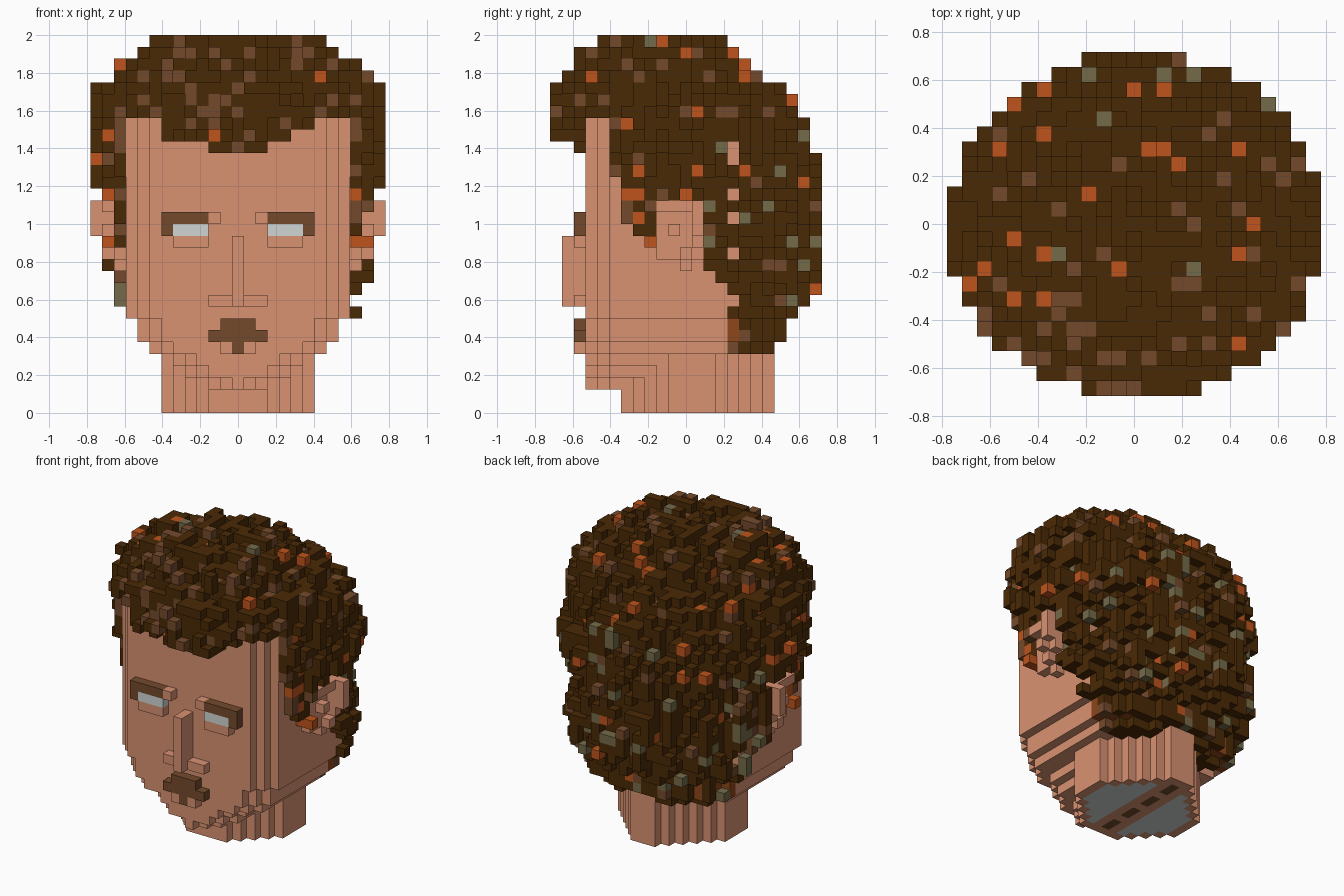
import bpy, bmesh, random
from mathutils import Vector

random.seed(5)
U = 0.0625  # block size

if "Cube" in bpy.data.objects:
    bpy.data.objects.remove(bpy.data.objects["Cube"], do_unlink=True)


def lin(c):
    c /= 255
    return c / 12.92 if c <= 0.04045 else ((c + 0.055) / 1.055) ** 2.4


def material(name, rgb):
    m = bpy.data.materials.new(name)
    m.use_nodes = True
    col = (*[lin(c) for c in rgb], 1)
    m.diffuse_color = col
    bsdf = m.node_tree.nodes["Principled BSDF"]
    bsdf.inputs["Base Color"].default_value = col
    bsdf.inputs["Roughness"].default_value = 0.9
    return m


MATS = {
    "skin": material("skin", (218, 146, 114)),
    "dark": material("dark_hair", (74, 41, 5)),
    "brown": material("brown", (116, 74, 43)),
    "rust": material("rust_hair", (190, 84, 28)),
    "auburn": material("auburn_nape", (142, 70, 26)),
    "olive": material("olive_hair", (117, 107, 74)),
    "white": material("eye_white", (208, 214, 213)),
}
NAMES = list(MATS)
blocks = {}  # (i, j, k) -> (part, colour)


def box(part, colour, xs, ys, zs):
    """Fill an inclusive range of blocks."""
    for i in range(xs[0], xs[1] + 1):
        for j in range(ys[0], ys[1] + 1):
            for k in range(zs[0], zs[1] + 1):
                blocks[i, j, k] = (part, colour)


def mirrored(part, colour, xs, ys, zs):
    box(part, colour, xs, ys, zs)
    box(part, colour, (-xs[1], -xs[0]), ys, zs)


# Neck: stepped round column
for j in range(-5, 8):
    w = min(6, 7 + j, 8 - j)
    box("neck", "skin", (-w, w), (j, j), (0, 8))

# Head: jaw widens upward, front corners are stepped
JAW = {2: 2, 3: 4, 4: 5, 5: 7, 6: 8, 7: 8}
for k in range(2, 25):
    for j in range(-8, 5 if k > 8 else 4):
        w = JAW.get(k, 9) - max(0, -6 - j)
        box("head", "skin", (-w, w), (j, j), (k, k))

# Nape: tinted back of the head under the hair
for j in range(4, 7):
    box("nape", "auburn", (3 - 12 + j - 3, 12 - j), (j, j), (6, 8))

# Hair envelope per layer: height, front, back, half width
HAIR = [(5, -5, 7, 8), (6, -5, 8, 9), (7, -5, 8, 9), (8, -5, 9, 10),
        (9, -6, 10, 10), (10, -7, 11, 10), (11, -9, 11, 11),
        (13, -11, 11, 11), (18, -11, 11, 11), (19, -11, 11, 12),
        (21, -11, 11, 12), (22, -11, 10, 12), (24, -11, 10, 12),
        (25, -11, 9, 12), (27, -11, 8, 12), (28, -10, 6.5, 11),
        (29, -9, 5.5, 10), (30, -9, 4, 8), (31, -7, 3, 7)]


def envelope(i, j, k):
    if k > 31 or k < 5:
        return False
    for a, b in zip(HAIR, HAIR[1:]):
        if a[0] <= k <= b[0]:
            t = (k - a[0]) / (b[0] - a[0])
            f, r, w = (a[n] + (b[n] - a[n]) * t for n in (1, 2, 3))
            break
    x = abs(i) / (w + 0.5)
    y = abs(j - (f + r) / 2) / ((r - f) / 2 + 0.5)
    e = 2.1 if i > 0 else 1.92  # fuller on the left
    return x ** e + y ** e <= 1


def hairline(i, j):
    """Lowest hair block in a column."""
    a = abs(i)
    if j <= -9:
        if a > 4:
            return 25 if a > 6 else 24 if i > 0 else 23
        return 22 if j == -9 and a <= 2 else 23
    if j <= -7:
        return 25
    table = {-6: 20, -5: 16, -4: 15, -3: 14, 2: 12, 3: 11}
    if j in table:
        return table[j]
    return 18 if j <= 1 else 5


def hair_colour(j, k):
    r = random.random()
    if j < -5:
        rust, brown, olive = 0.03, 0.28, 0.0
    elif k > 25:
        rust, brown, olive = 0.11, 0.13, 0.01
    elif j < 0 and k < 19:
        rust, brown, olive = 0.25, 0.4, 0.0
    elif j < 2:
        rust, brown, olive = 0.08, 0.12, 0.0
    elif k > 19:
        rust, brown, olive = 0.08, 0.05, 0.06
    else:
        rust, brown, olive = 0.03, 0.05, 0.09
    return ("rust" if r < rust else "brown" if r < rust + brown
            else "olive" if r < rust + brown + olive else "dark")


# Hair: solid core, a patchy layer over it and loose tufts outermost
SIDES = [(1, 0, 0), (-1, 0, 0), (0, 1, 0), (0, -1, 0), (0, 0, 1)]
for i in range(-12, 13):
    for j in range(-11, 12):
        low = hairline(i, j)
        for k in range(low, 32):
            # close-cropped layer beside the temples and ears
            cropped = abs(i) == 10 and -6 <= j <= 3 and k < 25
            if (i, j, k) in blocks or not (cropped or envelope(i, j, k)):
                continue
            inner = [all(envelope(i + a * n, j + b * n, k + c * n)
                         for a, b, c in SIDES) for n in (1, 2)]
            fill = 1 if inner[1] or cropped else 0.92 if inner[0] else 0.45
            if k < 8 or (j == -9 and k < 25):
                fill = 0.9
            if random.random() < fill:
                tinted = cropped or not inner[0] or random.random() < 0.45
                blocks[i, j, k] = ("hair", hair_colour(j, k) if tinted else "dark")

# Ears: base, lobe, rim and raised back corner
mirrored("ears", "skin", (10, 10), (-2, 1), (13, 17))
mirrored("ears", "skin", (10, 10), (0, 0), (12, 12))
mirrored("ears", "skin", (11, 11), (-2, 1), (17, 17))
mirrored("ears", "skin", (11, 11), (1, 1), (14, 17))
mirrored("ears", "skin", (11, 11), (0, 0), (13, 13))
mirrored("ears", "skin", (11, 11), (-1, -1), (15, 15))
mirrored("ears", "skin", (12, 12), (1, 1), (15, 17))

# Eyes, lower lids and brows
mirrored("eyes", "white", (3, 5), (-9, -9), (15, 15))
mirrored("lower_lids", "skin", (3, 5), (-9, -9), (14, 14))
mirrored("brows", "brown", (3, 6), (-9, -9), (16, 16))
mirrored("brows", "brown", (6, 6), (-9, -9), (15, 15))
mirrored("brows", "skin", (2, 2), (-9, -9), (16, 16))

# Nose
box("nose", "skin", (0, 0), (-10, -9), (9, 14))
box("nose", "skin", (-1, 1), (-9, -9), (9, 9))
mirrored("nose", "skin", (2, 2), (-9, -9), (9, 9))

# Lips
box("lips", "brown", (-1, 1), (-9, -9), (7, 7))
box("lips", "brown", (-2, 2), (-9, -9), (6, 6))
box("lips", "skin", (-1, 1), (-9, -9), (5, 5))
box("lips", "brown", (0, 0), (-9, -9), (5, 5))


def underside(i, j):
    """Colours of the flat neck bottom."""
    if any((i + a, j + b, 0) not in blocks for a, b in
           ((1, 0), (-1, 0), (0, 1), (0, -1))):
        return "skin"
    if abs(i) <= 1:
        return "brown" if i == 0 and j not in (-2, 1, 4) else "skin"
    return "white"


# Outer faces of the blocks, one object per part
DIRS = [Vector(d) for d in SIDES + [(0, 0, -1)]]
for part in sorted({p for p, c in blocks.values()}):
    bm = bmesh.new()
    verts = {}

    def vert(p):
        key = tuple(round(c * 2) for c in p)
        if key not in verts:
            verts[key] = bm.verts.new(p * U)
        return verts[key]

    for (i, j, k), (p, colour) in blocks.items():
        if p != part:
            continue
        centre = Vector((i, j, k + 0.5))
        for d in DIRS:
            if (i + int(d.x), j + int(d.y), k + int(d.z)) in blocks:
                continue
            u = Vector((d.y, d.z, d.x)) * 0.5
            v = d.cross(u)
            m = centre + d * 0.5
            f = bm.faces.new([vert(m + u * a + v * b) for a, b in
                              ((1, 1), (-1, 1), (-1, -1), (1, -1))])
            bottom = k == 0 and d.z < 0
            f.material_index = NAMES.index(underside(i, j) if bottom else colour)
    mesh = bpy.data.meshes.new(part)
    bm.to_mesh(mesh)
    bm.free()
    for m in MATS.values():
        mesh.materials.append(m)
    bpy.context.collection.objects.link(bpy.data.objects.new(part, mesh))
